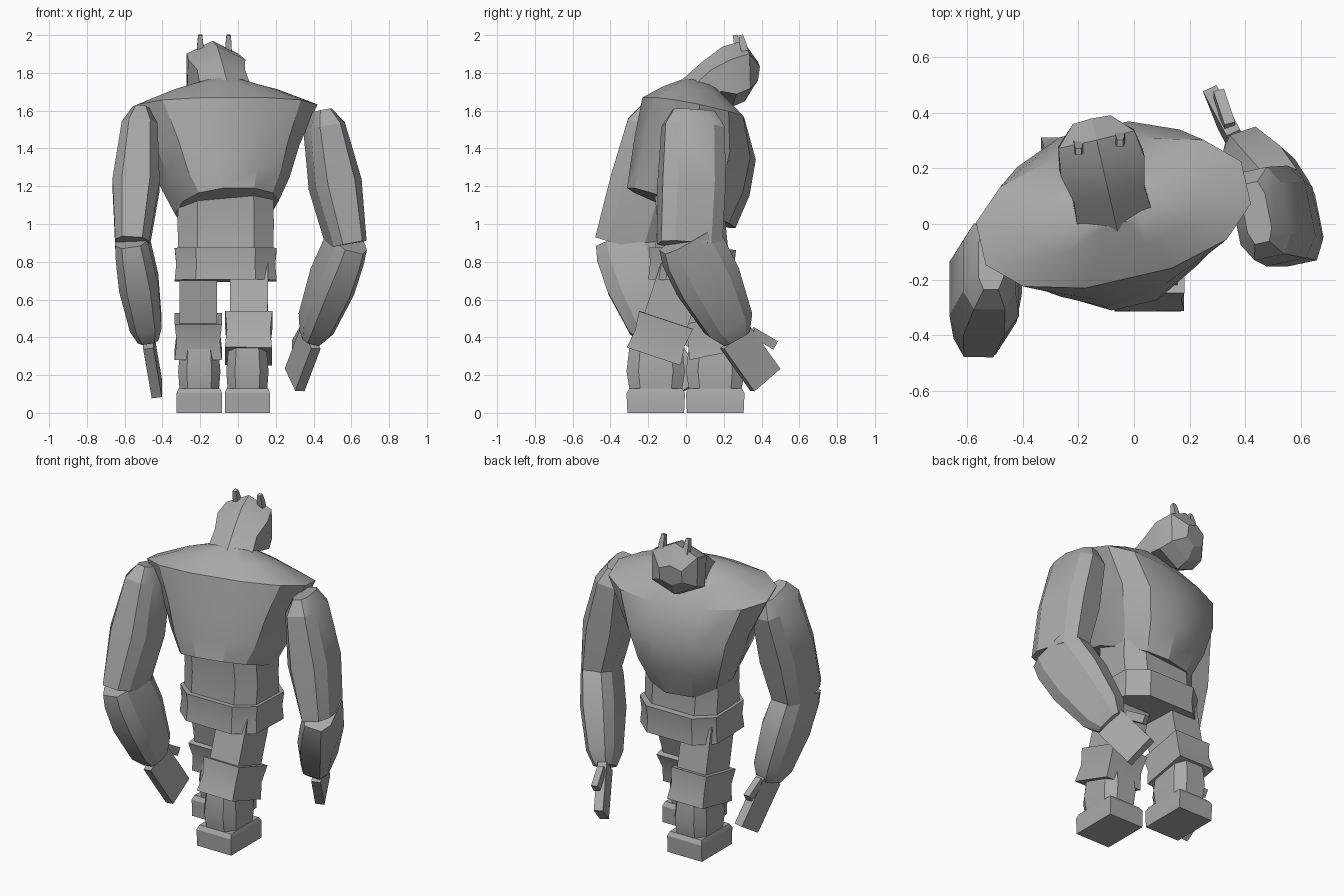
import bpy, bmesh, math
from mathutils import Vector

cube = bpy.data.objects.get("Cube")
if cube:
    bpy.data.objects.remove(cube)

grey = (.4, .4, .4, 1)
stone = bpy.data.materials.new("stone_grey")
stone.use_nodes = True
stone.diffuse_color = grey
stone.node_tree.nodes["Principled BSDF"].inputs["Base Color"].default_value = grey

X_AXIS = Vector((1, 0, 0))
BODY_X = -.065
parts = []


def outline(sides, power):
    """Unit polygon, squarer as power falls, that fills its box exactly."""
    def soften(value):
        return math.copysign(abs(value) ** power, value)

    angles = [(i + .5) * math.tau / sides for i in range(sides)]
    points = [(soften(math.cos(a)), soften(math.sin(a))) for a in angles]
    wide, deep = max(p[0] for p in points), max(p[1] for p in points)
    return [(x / wide, y / deep) for x, y in points]


def skin(name, rings, sides, power):
    """Skin a closed shell over rings of (centre, half-width vector, half-depth vector)."""
    bm = bmesh.new()
    shape = outline(sides, power)
    loops = [[bm.verts.new(centre + across * x + depth * y) for x, y in shape]
             for centre, across, depth in rings]
    for low, high in zip(loops, loops[1:]):
        for i in range(sides):
            bm.faces.new((low[i - 1], low[i], high[i], high[i - 1]))
    bm.faces.new(loops[0])
    bm.faces.new(loops[-1])
    bmesh.ops.recalc_face_normals(bm, faces=bm.faces)
    mesh = bpy.data.meshes.new(name)
    bm.to_mesh(mesh)
    bm.free()
    mesh.materials.append(stone)
    obj = bpy.data.objects.new(name, mesh)
    bpy.context.collection.objects.link(obj)
    parts.append(obj)
    return obj


def limb(name, start, end, profile, sides=8, power=.6, twist=0):
    """Straight segment; profile lists (fraction along, half width, half depth)."""
    start, end = Vector(start), Vector(end)
    axis = (end - start).normalized()
    depth = Vector((1, twist, 0)).cross(axis).normalized()
    across = axis.cross(depth)
    rings = [(start.lerp(end, t), across * w, depth * d) for t, w, d in profile]
    return skin(name, rings, sides, power)


def bar(name, start, end, width, depth, twist=0):
    """Plain four-sided bar."""
    return limb(name, start, end, [(t, width, depth) for t in (0, 1)], 4, 1, twist)


def band(name, start, end, width, depth, pinch, sides):
    """Cuff that narrows at the middle and flares at both rims."""
    return limb(name, start, end, [(t, width * f, depth * f)
                                   for t, f in ((0, 1), (.5, pinch), (1, 1))], sides)


def body(name, sections, sides, power):
    """Shell from sections (half width, back y, back z, front y, front z), turned to one side."""
    rings = []
    for width, back_y, back_z, front_y, front_z in sections:
        back, front = Vector((0, back_y, back_z)), Vector((0, front_y, front_z))
        rings.append(((back + front) / 2, X_AXIS * width, (front - back) / 2))
    obj = skin(name, rings, sides, power)
    obj.location.x = BODY_X
    obj.rotation_euler.z = math.radians(13)


# Torso tapers from wide shoulders; the head juts forward with a ridged crown and chin
body("torso", [(.26, -.3, 1.19, .25, .98),
               (.33, -.28, 1.3, .32, 1.15),
               (.39, -.25, 1.46, .35, 1.34),
               (.49, -.2, 1.67, .28, 1.56),
               (.28, -.1, 1.73, .18, 1.68),
               (.12, 0, 1.77, .14, 1.73)], 12, .85)
body("head", [(.14, -.05, 1.74, .1, 1.6),
              (.13, .09, 1.86, .18, 1.66),
              (.155, .2, 1.94, .25, 1.62),
              (.14, .31, 1.97, .32, 1.65),
              (.07, .39, 1.86, .37, 1.73)], 6, .8)
for side, x, y in (("right", -.2, .29), ("left", -.05, .32)):
    limb(side + "_horn", (x, y, 1.88), (x, y - .03, 2),
         [(0, .018, .018), (.6, .016, .018), (1, .011, .012)], 4, 1)

# Waist and belt
limb("waist", (BODY_X, .03, 1.2), (BODY_X, .03, .8), [(0, .25, .2), (.5, .255, .18), (1, .25, .2)])
band("belt", (BODY_X, .035, .87), (BODY_X, .03, .7), .27, .23, .97, 8)

# Arms share their sections and differ only in joint positions
UPPER_ARM = [(0, .045, .11), (.12, .095, .16), (.55, .125, .17), (1, .09, .165)]
FOREARM = [(-.07, .085, .15), (.08, .095, .17), (.4, .105, .17), (.85, .085, .13), (1, .055, .08)]


def arm(side, shoulder, elbow, wrist, fingertip, twist):
    limb(side + "_upper_arm", shoulder, elbow, UPPER_ARM, twist=twist / 2)
    limb(side + "_forearm", elbow, wrist, FOREARM, twist=twist / 2)
    bar(side + "_hand", wrist, fingertip, .027, .095, twist)
    # The thumb sits ahead of the palm
    root = Vector(wrist) + Vector((-twist / 10, .09, .03))
    bar(side + "_thumb", root, root + Vector((-twist / 10, .12, -.07)), .02, .025)


arm("left", (.44, .04, 1.6), (.575, .02, .89), (.385, .26, .4), (.3, .42, .175), .4)
arm("right", (-.515, -.13, 1.6), (-.56, -.32, .89), (-.475, -.15, .39), (-.43, .01, .13), 0)


# Legs: bar thigh, square cuff at the knee, rounded shin, block foot
def leg(side, hip, knee, ankle):
    hip, knee, ankle = Vector(hip), Vector(knee), Vector(ankle)
    bar(side + "_thigh", hip, knee, .1, .12)
    band(side + "_knee_cuff", hip.lerp(knee, .6), knee, .125, .15, .92, 4)
    limb(side + "_shin", ankle + Vector((0, 0, .22)), ankle,
         [(0, .1, .14), (.6, .112, .155), (1, .105, .14)])
    sole = Vector((ankle.x, ankle.y, 0))
    limb(side + "_foot", ankle, sole, [(0, .11, .14), (.2, .12, .155), (1, .12, .15)], 4, 1)


leg("right", (-.21, .07, .78), (-.21, .165, .31), (-.205, .155, .13))
leg("left", (.06, -.01, .78), (.055, -.17, .3), (.05, -.16, .13))

# Keep hard creases, soften shallow ones
bpy.ops.object.select_all(action='DESELECT')
for obj in parts:
    obj.select_set(True)
bpy.context.view_layer.objects.active = parts[0]
bpy.ops.object.shade_smooth_by_angle(angle=math.radians(25))
